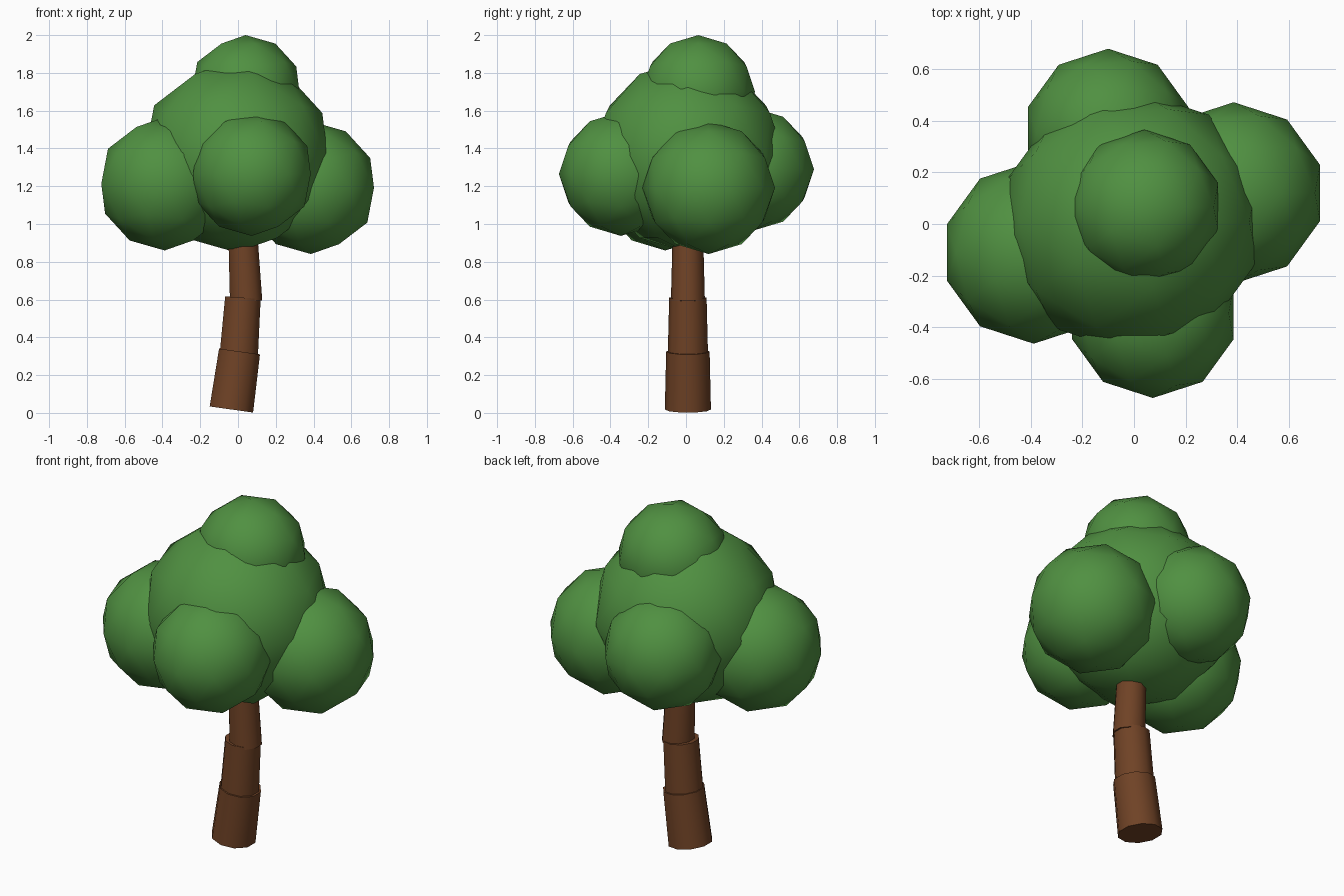
import bpy
import math
from mathutils import Vector

if "Cube" in bpy.data.objects:
    bpy.data.objects.remove(bpy.data.objects["Cube"])


def make_material(name, color):
    mat = bpy.data.materials.new(name)
    mat.diffuse_color = (*color, 1.0)
    mat.use_nodes = True
    mat.node_tree.nodes["Principled BSDF"].inputs["Base Color"].default_value = mat.diffuse_color
    return mat


green = make_material("leaf_green", (0.08, 0.28, 0.053))
brown = make_material("bark_brown", (0.16, 0.055, 0.019))


def finish(name, mat):
    obj = bpy.context.object
    obj.name = name
    obj.data.materials.append(mat)
    bpy.ops.object.shade_smooth_by_angle(angle=math.radians(45))
    return obj


def foliage(name, center, radius):
    """Low-poly leaf ball."""
    bpy.ops.mesh.primitive_ico_sphere_add(subdivisions=2, radius=radius, location=center)
    finish(name, green)


def trunk_segment(name, base, tip, r_base, r_tip):
    """Ten-sided tapered log leaning sideways from base to tip."""
    base, tip = Vector(base), Vector(tip)
    axis = tip - base
    bpy.ops.mesh.primitive_cone_add(
        vertices=10, radius1=r_base, radius2=r_tip, depth=axis.length,
        location=(base + tip) / 2, rotation=(0, math.atan2(axis.x, axis.z), 0))
    finish(name, brown)


# Leaning trunk, stacked from three logs
trunk_segment("trunk_lower", (-0.035, 0.01, 0.018), (0.008, 0.01, 0.325), 0.122, 0.115)
trunk_segment("trunk_middle", (0.003, 0.01, 0.29), (0.026, 0.01, 0.61), 0.107, 0.099)
trunk_segment("trunk_upper", (0.043, 0.01, 0.59), (0.028, 0.01, 0.90), 0.090, 0.082)

# Canopy: large core, crown and four side clumps
foliage("canopy_core", (-0.01, 0.01, 1.36), 0.51)
foliage("canopy_crown", (0.04, 0.065, 1.70), 0.30)
foliage("canopy_left", (-0.388, -0.11, 1.213), 0.353)
foliage("canopy_right", (0.386, 0.12, 1.192), 0.351)
foliage("canopy_front", (0.073, -0.345, 1.265), 0.328)
foliage("canopy_back", (-0.10, 0.352, 1.29), 0.326)
